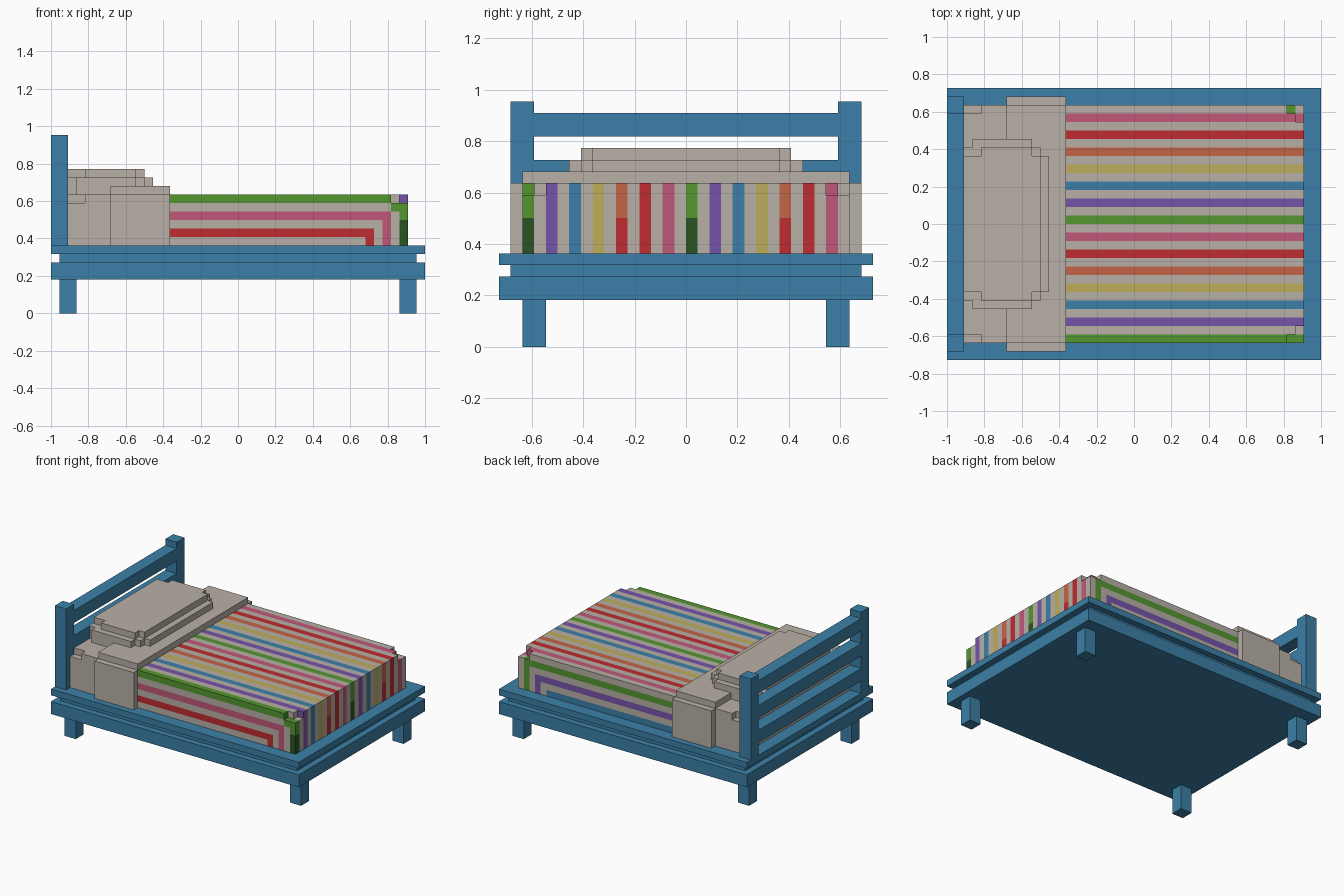
import bpy, bmesh
from math import floor
from mathutils import Vector

cube = bpy.data.objects.get("Cube")
if cube:
    bpy.data.objects.remove(cube)

U = 1 / 22  # one building block; all sizes below are in blocks


# Materials
def linear(c):
    c /= 255
    return c / 12.92 if c <= 0.04045 else ((c + 0.055) / 1.055) ** 2.4


PALETTE = {
    "beige": (185, 176, 167), "blue": (60, 128, 168), "green": (84, 151, 48),
    "dark_green": (41, 84, 36), "purple": (118, 84, 168), "pink": (192, 88, 120),
    "red": (190, 44, 48), "orange": (196, 101, 70), "yellow": (190, 174, 92),
}
NAMES = list(PALETTE)
MATS = {}
for label, rgb in PALETTE.items():
    mat = bpy.data.materials.new(label)
    mat.use_nodes = True
    colour = [linear(c) for c in rgb] + [1]
    mat.diffuse_color = colour
    mat.node_tree.nodes["Principled BSDF"].inputs["Base Color"].default_value = colour
    MATS[label] = mat


# Helpers
def add_prism(bm, half, z0, z1):
    """Extrude a plan, given for its +y half and mirrored, from z0 to z1."""
    plan = half + [(x, -y) for x, y in reversed(half)]
    face = bm.faces.new([bm.verts.new((x, y, z0)) for x, y in plan])
    top = bmesh.ops.extrude_face_region(bm, geom=[face], use_keep_orig=True)["geom"]
    verts = [v for v in top if isinstance(v, bmesh.types.BMVert)]
    bmesh.ops.translate(bm, verts=verts, vec=(0, 0, z1 - z0))
    bmesh.ops.recalc_face_normals(bm, faces=bm.faces)


def finish(name, bm, mats):
    bmesh.ops.scale(bm, vec=(U, U, U), verts=bm.verts)
    mesh = bpy.data.meshes.new(name)
    bm.to_mesh(mesh)
    bm.free()
    for m in mats:
        mesh.materials.append(MATS[m])
    obj = bpy.data.objects.new(name, mesh)
    bpy.context.collection.objects.link(obj)
    return obj


def layers(name, mat, *parts):
    bm = bmesh.new()
    for half, z0, z1 in parts:
        add_prism(bm, half, z0, z1)
    return finish(name, bm, [mat])


def slab(x0, x1, y):
    return [(x0, y), (x1, y)]


def box(name, mat, x0, x1, y0, y1, z0, z1):
    bm = bmesh.new()
    bmesh.ops.create_cube(bm, size=1)
    lo, hi = Vector((x0, y0, z0)), Vector((x1, y1, z1))
    for v in bm.verts:
        v.co = (lo + hi) / 2 + v.co * (hi - lo)
    return finish(name, bm, [mat])


# Bed frame
box("frame_lower", "blue", -22, 22, -16, 16, 4, 6)
box("frame_middle", "blue", -21, 21, -15, 15, 6, 7)
box("frame_upper", "blue", -22, 22, -16, 16, 7, 8)
for side, y in (("left", 13), ("right", -13)):
    box("head_leg_" + side, "blue", -21, -19, y - 1, y + 1, 0, 4)
    box("foot_leg_" + side, "blue", 19, 21, y - 1, y + 1, 0, 4)
    post = y + (1 if y > 0 else -1)
    box("headboard_post_" + side, "blue", -22, -20, post - 1, post + 1, 8, 21)
for n, z in enumerate((10, 14, 18)):
    box(f"headboard_rail_{n + 1}", "blue", -22, -20, -13, 13, z, z + 2)

# Folded sheet and pillow
layers("sheet_fold", "beige",
       (slab(-15, -8, 15), 8, 14), (slab(-15, -8, 14), 14, 15))
pillow_plan = [(-20, 9), (-19, 9), (-19, 10), (-12, 10), (-12, 9),
               (-11, 9), (-11, 8), (-10, 8)]
pillow_top = [(-20, 8), (-18, 8), (-18, 9), (-12, 9), (-12, 8), (-11, 8)]
layers("pillow", "beige", (pillow_plan, 14, 16), (pillow_top, 16, 17))

# Striped blanket over the mattress
STRIPES = ("green", "purple", "blue", "yellow", "orange", "red", "pink")
NEAR_SIDE = {13: "green", 11: "pink", 9: "red"}
FAR_SIDE = {12: "green", 10: "purple", 8: "blue"}


def block_colour(i, j, k):
    if i < -8:
        return "beige"
    ring = max(k, i - 6)  # side stripes turn down near the foot
    if j == -14:
        name = "green" if (i, k) == (18, 12) else NEAR_SIDE.get(ring, "beige")
    elif j == 13:
        name = FAR_SIDE.get(ring, "beige")
    else:
        name = "beige" if j % 2 else STRIPES[(j + 14) // 2 % 7]
    if i == 19 and k < 11:  # darker dye on the lower foot end
        name = {"green": "dark_green", "orange": "red"}.get(name, name)
    return name


bm = bmesh.new()
add_prism(bm, slab(-20, 20, 14), 8, 13)
add_prism(bm, [(-20, 13), (-18, 13), (-18, 14), (18, 14), (18, 13),
               (19, 13), (19, 12), (20, 12)], 13, 14)
for axis, start, stop in ((0, -8, 20), (1, -13, 14), (2, 9, 13)):
    normal = Vector((0, 0, 0))
    normal[axis] = 1
    for n in range(start, stop):
        bmesh.ops.bisect_plane(bm, geom=bm.verts[:] + bm.edges[:] + bm.faces[:],
                               dist=0.0001, plane_co=normal * n, plane_no=normal)
bm.normal_update()
for f in bm.faces:
    block = f.calc_center_median() - f.normal * 0.5
    f.material_index = NAMES.index(block_colour(*(floor(c) for c in block)))
bmesh.ops.dissolve_limit(bm, angle_limit=0.01, verts=bm.verts, edges=bm.edges,
                         delimit={'MATERIAL'})
finish("blanket", bm, NAMES)
